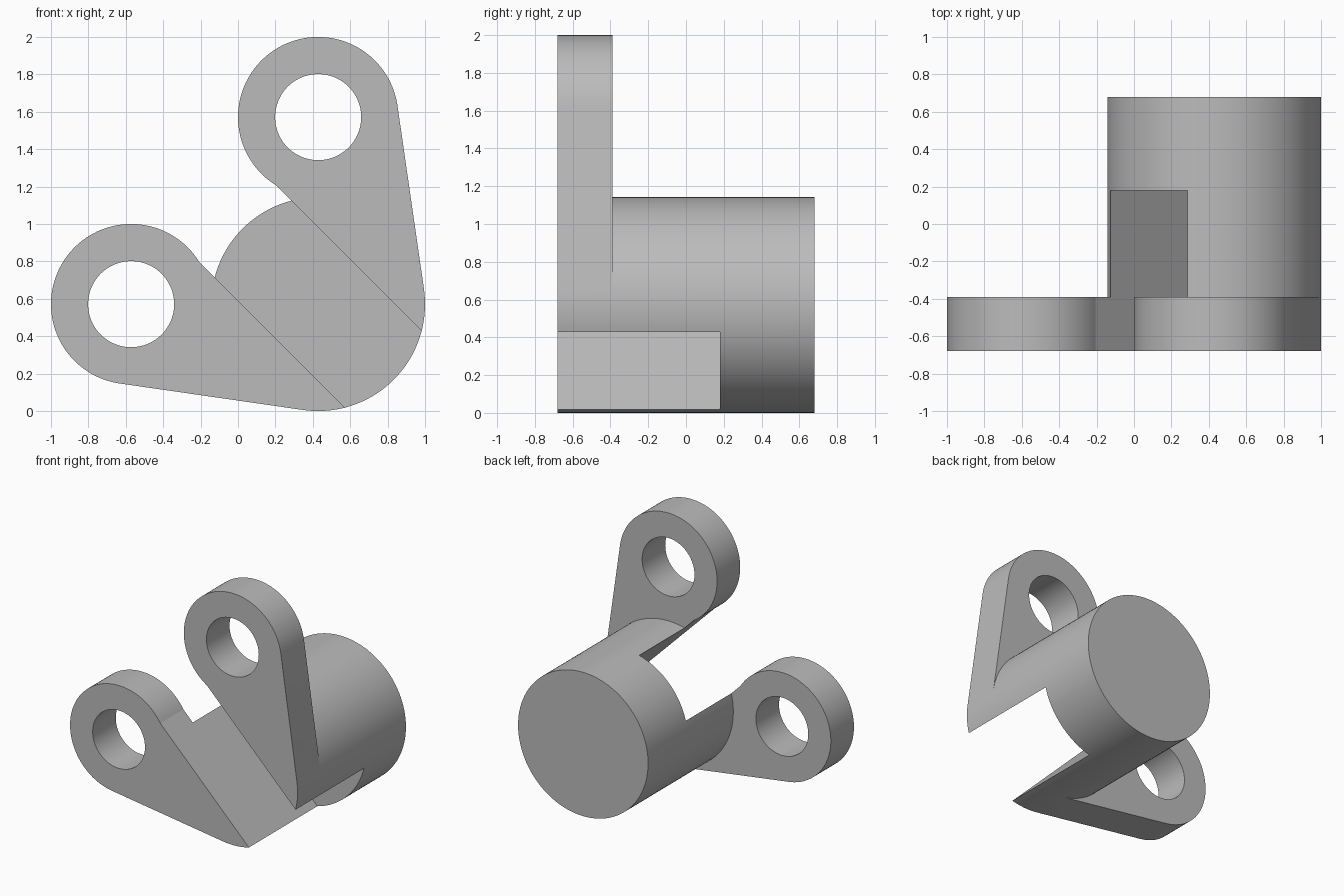
import bpy, bmesh
from math import radians, degrees, sin, cos, acos, atan2, sqrt

if "Cube" in bpy.data.objects:
    bpy.data.objects.remove(bpy.data.objects["Cube"], do_unlink=True)

# Main dimensions
R, EYE_R, HOLE_R = 4 / 7, 3 / 7, 0.23      # barrel, lug eye, pin hole
CX, CZ = 3 / 7, 4 / 7                      # barrel axis
SLOT = 0.29                                # half width of the diagonal slot
FRONT, LUG_BACK, SLOT_END, BACK = -0.68, -0.39, 0.18, 0.68

bm = bmesh.new()


def arc(r, a, b, ox=0.0):
    """Points from angle a to b in degrees, relative to the barrel axis."""
    n = max(2, round(abs(b - a) / 3))
    return [(ox + r * cos(radians(a + (b - a) * i / n)),
             r * sin(radians(a + (b - a) * i / n))) for i in range(n + 1)]


def ring(points, y, flip):
    """Place profile points at depth y; flip mirrors across the slot."""
    if flip:
        points = [(-v, -u) for u, v in points]
    return [bm.verts.new((CX + u, y, CZ + v)) for u, v in points]


def wall(points, y0, y1, flip=False, closed=True):
    a, b = ring(points, y0, flip), ring(points, y1, flip)
    for i in range(len(a) if closed else len(a) - 1):
        j = (i + 1) % len(a)
        bm.faces.new((a[i], a[j], b[j], b[i]))


def cap(points, y, flip=False, hole=None):
    edges = []
    for loop in (points, hole):
        if loop:
            v = ring(loop, y, flip)
            edges += [bm.edges.new((v[i - 1], v[i])) for i in range(len(v))]
    bmesh.ops.triangle_fill(bm, edges=edges, use_beauty=True)


# Angles where the slot cuts the barrel and where the lug edge is tangent
half = degrees(acos(SLOT / R))
start, end = 225 - half, 225 + half
tangent = 360 - degrees(acos(-(R - EYE_R)))
gap = SLOT * sqrt(2)
# Where the slot line leaves the eye circle
d = (1 - gap) / sqrt(2)
kink = 45 - degrees(acos(d / EYE_R))

inner = arc(R, start, tangent)
shared = arc(R, tangent, end)
eye = arc(EYE_R, kink, tangent, -1)
hole = arc(HOLE_R, 0, 360, -1)[:-1]

# Two mirrored lugs with the prongs that carry them
for flip in (False, True):
    outline = eye + shared + [inner[0]]
    prong = inner + shared[1:]
    wall(outline, FRONT, LUG_BACK, flip)
    wall(hole, FRONT, LUG_BACK, flip)
    cap(outline, FRONT, flip, hole)
    cap(eye + inner[::-1], LUG_BACK, flip, hole)
    wall(prong, LUG_BACK, SLOT_END, flip)
    wall(prong, SLOT_END, BACK, flip, closed=False)

# Slot floor, the rest of the barrel wall and its back
low = arc(R, end, 630 - end)
high = arc(R, 270 - start, start)
cap(low + high, SLOT_END)
for side in (low, high):
    wall(side, SLOT_END, BACK, closed=False)
upper = [(-v, -u) for u, v in inner + shared[1:]][::-1]
cap(inner + shared[1:] + low[1:] + upper[1:] + high[1:-1], BACK)

bmesh.ops.remove_doubles(bm, verts=bm.verts, dist=0.0005)
bmesh.ops.recalc_face_normals(bm, faces=bm.faces)
mesh = bpy.data.meshes.new("clevis_bracket")
bm.to_mesh(mesh)
bm.free()
bracket = bpy.data.objects.new("clevis_bracket", mesh)
bpy.context.collection.objects.link(bracket)

# Plain grey metal
grey = bpy.data.materials.new("plain_grey")
grey.use_nodes = True
colour = (0.5, 0.5, 0.5, 1)
grey.diffuse_color = colour
grey.node_tree.nodes["Principled BSDF"].inputs["Base Color"].default_value = colour
mesh.materials.append(grey)

bpy.ops.object.select_all(action="DESELECT")
bracket.select_set(True)
bpy.context.view_layer.objects.active = bracket
bpy.ops.object.shade_smooth_by_angle(angle=radians(8))
